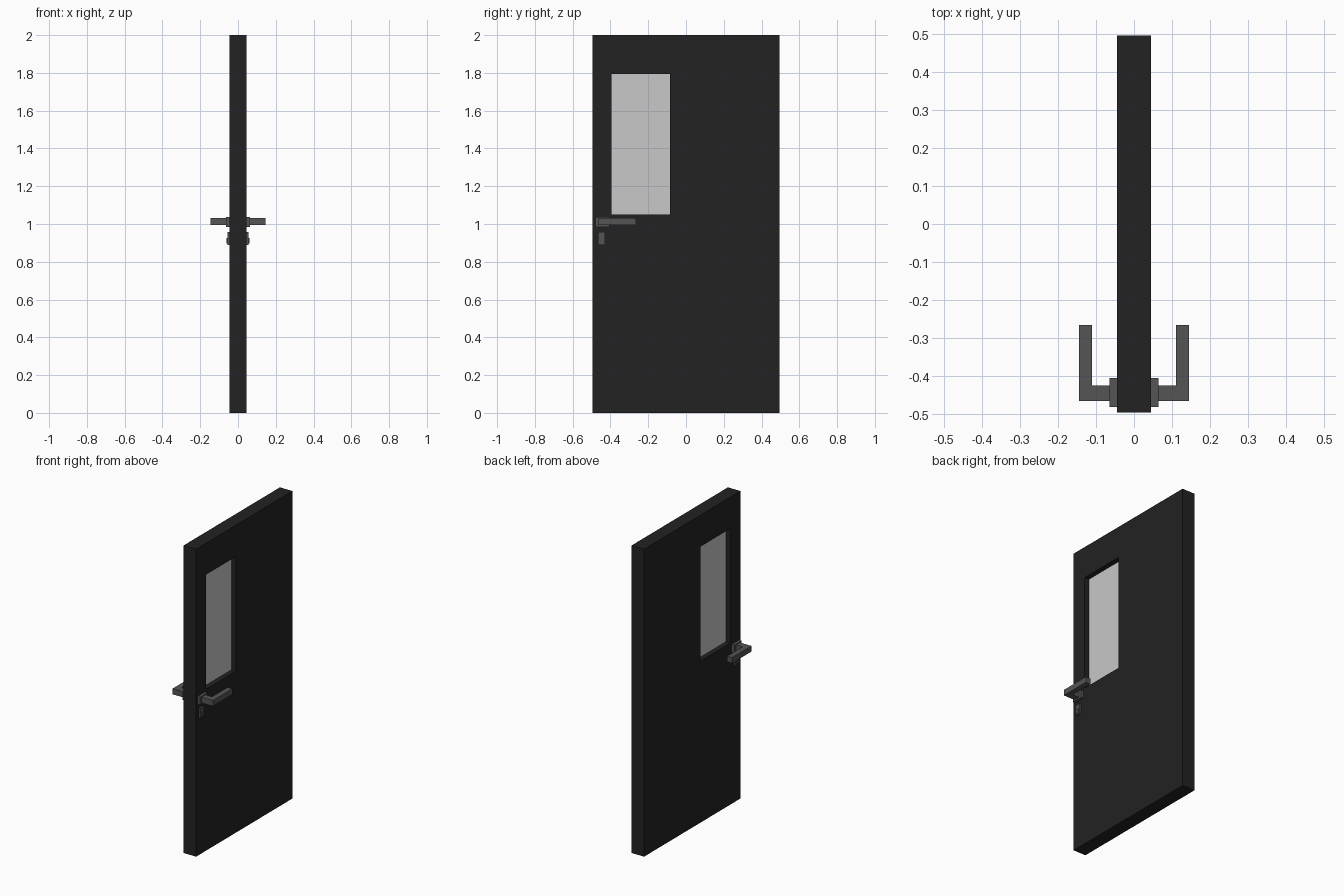
import bpy
import bmesh

cube = bpy.data.objects.get("Cube")
if cube:
    bpy.data.objects.remove(cube, do_unlink=True)


def material(name, value, alpha=1.0):
    mat = bpy.data.materials.new(name)
    mat.use_nodes = True
    colour = (value, value, value, 1.0)
    mat.diffuse_color = (value, value, value, alpha)
    shader = mat.node_tree.nodes["Principled BSDF"]
    shader.inputs["Base Color"].default_value = colour
    shader.inputs["Alpha"].default_value = alpha
    return mat


black = material("black_paint", 0.016)
metal = material("grey_metal", 0.09)
glass = material("pale_glass", 0.58, 0.92)


def finish(name, bm, mat):
    bmesh.ops.recalc_face_normals(bm, faces=bm.faces)
    mesh = bpy.data.meshes.new(name)
    bm.to_mesh(mesh)
    bm.free()
    mesh.materials.append(mat)
    obj = bpy.data.objects.new(name, mesh)
    bpy.context.collection.objects.link(obj)
    return obj


def box(name, x, y, z, mat):
    """Box given by its (low, high) range on each axis."""
    bm = bmesh.new()
    bmesh.ops.create_cube(bm, size=1)
    for v in bm.verts:
        v.co = [r[0] if c < 0 else r[1] for c, r in zip(v.co, (x, y, z))]
    return finish(name, bm, mat)


def extrude_outline(name, points, z, mat):
    """Plan outline raised between two heights."""
    bm = bmesh.new()
    face = bm.faces.new([bm.verts.new((x, y, z[0])) for x, y in points])
    result = bmesh.ops.extrude_face_region(bm, geom=[face])
    for v in result["geom"]:
        if isinstance(v, bmesh.types.BMVert):
            v.co.z = z[1]
    return finish(name, bm, mat)


# Door slab with a window opening
half = 0.045
win_y, win_z = (-0.395, -0.085), (1.05, 1.795)
door = box("door_panel", (-half, half), (-0.495, 0.495), (0, 2), black)
cutter = box("window_cutter", (-0.2, 0.2), win_y, win_z, black)
cutter.hide_render = True
cutter.hide_viewport = True
cut = door.modifiers.new("window_opening", "BOOLEAN")
cut.operation = "DIFFERENCE"
cut.solver = "EXACT"
cut.object = cutter

# Glass pane recessed in the opening
box("window_glass", (-0.012, 0.012), win_y, win_z, glass)

# Handle and lock, repeated on both faces
for side, s in (("left", 1), ("right", -1)):
    box(side + "_handle_plate", sorted((s * 0.04, s * 0.064)),
        (-0.48, -0.405), (0.985, 1.037), metal)
    lever = [(0.06, -0.465), (0.145, -0.465), (0.145, -0.265),
             (0.11, -0.265), (0.11, -0.424), (0.06, -0.424)]
    extrude_outline(side + "_lever", [(s * x, y) for x, y in lever],
                    (0.994, 1.031), metal)
    box(side + "_lock_plate", sorted((s * 0.04, s * 0.056)),
        (-0.466, -0.43), (0.89, 0.957), metal)
    box(side + "_lock_cylinder", sorted((s * 0.05, s * 0.061)),
        (-0.458, -0.438), (0.897, 0.925), metal)
